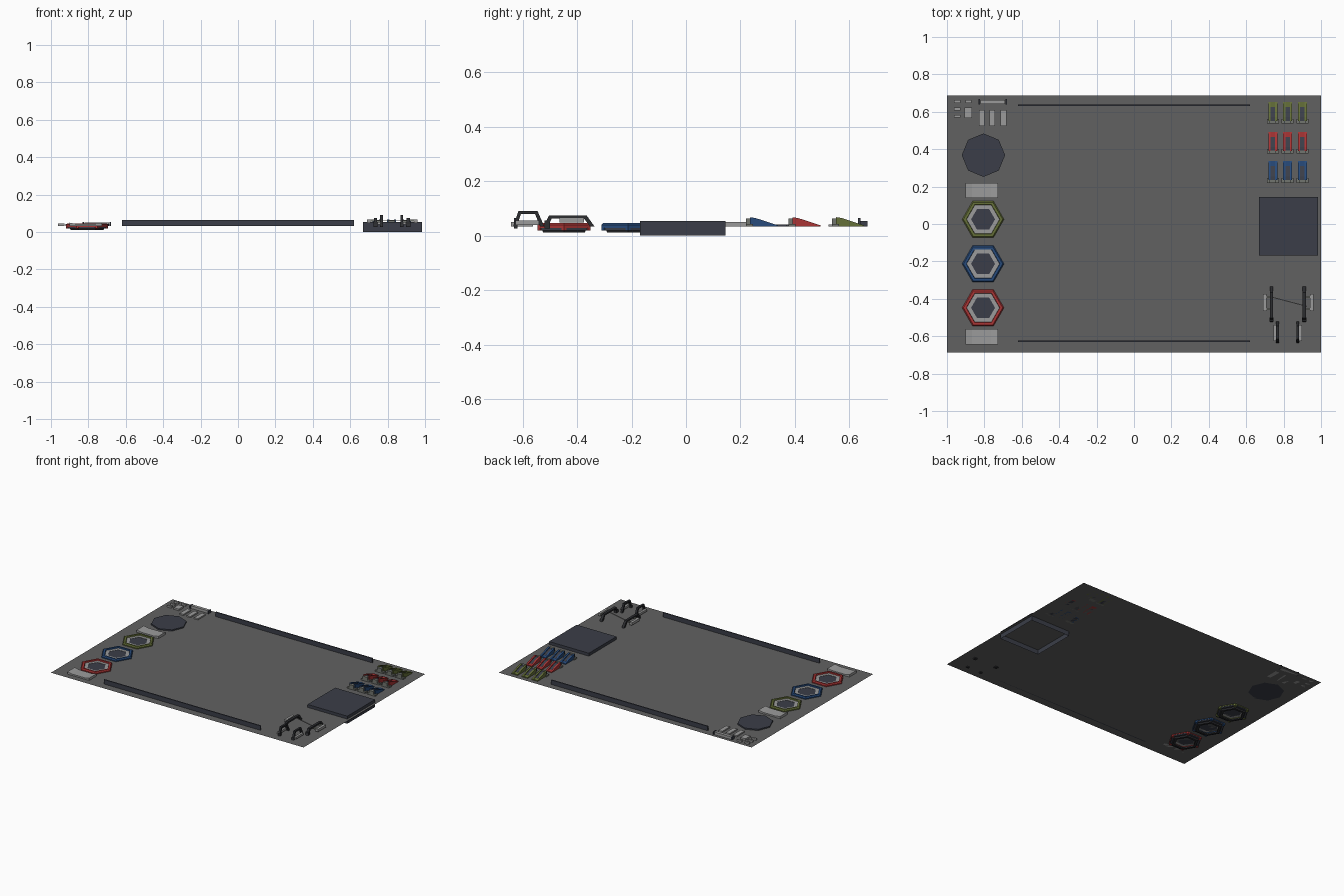
import bpy, bmesh, math

if "Cube" in bpy.data.objects:
    bpy.data.objects.remove(bpy.data.objects["Cube"])

def material(name, rgb):
    m = bpy.data.materials.new(name)
    m.diffuse_color = (*rgb, 1)
    m.use_nodes = True
    m.node_tree.nodes["Principled BSDF"].inputs["Base Color"].default_value = m.diffuse_color
    return m

PLATE = material("plate_grey", (0.12, 0.12, 0.12))
DARK = material("dark_slate", (0.043, 0.048, 0.065))
BLACK = material("charcoal", (0.025, 0.026, 0.03))
LIGHT = material("light_grey", (0.33, 0.33, 0.33))
MID = material("mid_grey", (0.17, 0.18, 0.16))
GREEN = material("olive", (0.13, 0.16, 0.04))
BLUE = material("blue", (0.02, 0.07, 0.2))
RED = material("red", (0.4, 0.035, 0.035))
Z = 0.033  # plate height

def make(name, bm, mat):
    bmesh.ops.recalc_face_normals(bm, faces=bm.faces)
    me = bpy.data.meshes.new(name)
    bm.to_mesh(me)
    bm.free()
    me.materials.append(mat)
    ob = bpy.data.objects.new(name, me)
    bpy.context.collection.objects.link(ob)
    return ob

def prism(name, pts, axis, a, b, mat, bottom=True):
    """Extrude a 2D outline along an axis from a to b."""
    put = {'x': lambda p, t: (t, p[0], p[1]),
           'y': lambda p, t: (p[0], t, p[1]),
           'z': lambda p, t: (p[0], p[1], t)}[axis]
    bm = bmesh.new()
    lo = [bm.verts.new(put(p, a)) for p in pts]
    hi = [bm.verts.new(put(p, b)) for p in pts]
    n = len(pts)
    for i in range(n):
        bm.faces.new((lo[i], lo[(i + 1) % n], hi[(i + 1) % n], hi[i]))
    bm.faces.new(hi)
    if bottom:
        bm.faces.new(lo[::-1])
    return make(name, bm, mat)

def box(name, x0, x1, y0, y1, z0, z1, mat, bottom=True):
    return prism(name, [(x0, y0), (x1, y0), (x1, y1), (x0, y1)], 'z', z0, z1, mat, bottom)

def polygon(cx, cy, r, n):
    return [(cx + r * math.cos(math.tau * i / n), cy + r * math.sin(math.tau * i / n))
            for i in range(n)]

def ring(name, cx, cy, profile, n, mat):
    """Turn a closed (radius, z) profile into an n-sided ring."""
    bm = bmesh.new()
    rows = [[bm.verts.new((*p, z)) for p in polygon(cx, cy, r, n)] for r, z in profile]
    for j in range(len(rows)):
        a, b = rows[j], rows[(j + 1) % len(rows)]
        for i in range(n):
            k = (i + 1) % n
            bm.faces.new((a[i], a[k], b[k], b[i]))
    return make(name, bm, mat)

# thin base sheet
bm = bmesh.new()
bm.faces.new([bm.verts.new(p) for p in
              [(-1, -.687, Z), (1, -.687, Z), (1, .687, Z), (-1, .687, Z)]])
make("base_sheet", bm, PLATE)

# long upright rails
for label, y in (("front", -.628), ("back", .636)):
    box(label + "_rail", -.62, .62, y - .004, y + .004, Z, .065, DARK)

# square cover, open underneath
box("square_cover", .668, .983, -.168, .145, 0, .054, DARK, bottom=False)

# octagonal pad
prism("octagon_pad", polygon(-.805, .368, .116, 8), 'z', Z, .042, DARK)

# hexagonal sockets
for label, y, mat in (("olive", .025, GREEN), ("blue", -.213, BLUE), ("red", -.448, RED)):
    x = -.807
    ring(label + "_hex_rim", x, y, [(.112, .028), (.112, .04), (.105, .047), (.09, .047), (.086, .028)], 6, mat)
    ring(label + "_hex_skirt", x, y, [(.108, .02), (.108, .028), (.086, .028), (.086, .02)], 6, DARK)
    ring(label + "_hex_foot", x, y, [(.088, .011), (.092, .02), (.07, .02), (.07, .011)], 6, BLACK)
    ring(label + "_hex_floor", x, y, [(.088, Z), (.088, .039), (.064, .039), (.064, Z)], 6, LIGHT)
    prism(label + "_hex_centre", polygon(x, y, .066, 6), 'z', Z, .037, DARK)
    for px, py in polygon(x, y, .101, 6):
        prism(label + "_hex_corner", polygon(px, py, .011, 6), 'z', .019, .03, mat)

# saddles at either end of the sockets
for label, y0, y1 in (("back", .14, .22), ("front", -.643, -.562)):
    pts = [(-.9, Z), (-.9, .05), (-.865, .043), (-.765, .043), (-.728, .05), (-.728, Z)]
    prism(label + "_saddle", pts, 'y', y0, y1, LIGHT)

# wedge clips: three rows of three
for label, y, mat in (("blue", .22, BLUE), ("red", .376, RED), ("olive", .536, GREEN)):
    for x in (.742, .821, .9):
        box(label + "_clip_base", x - .032, x + .032, y, y + .026, Z, .043, MID)
        box(label + "_clip_block", x - .018, x + .018, y, y + .016, .043, .064, MID)
        for s in (-1, 1):
            pts = [(y + .014, Z), (y + .014, .068), (y + .035, .065), (y + .117, .038), (y + .117, Z)]
            a, b = sorted((x + s * .012, x + s * .024))
            prism(label + "_clip_side", pts, 'x', a, b, mat)
        prism(label + "_clip_slot", [(y + .016, Z), (y + .016, .062), (y + .035, .06), (y + .09, .04), (y + .09, Z)],
              'x', x - .012, x + .012, DARK)
        box(label + "_clip_tip", x - .012, x + .012, y + .09, y + .117, Z, .04, mat)

# arched handles
LONG = [(-.525, Z), (-.502, .075), (-.365, .075), (-.335, Z),
        (-.352, Z), (-.375, .064), (-.492, .064), (-.508, Z)]
SHORT = [(-.635, Z), (-.615, .091), (-.545, .091), (-.52, Z),
         (-.535, Z), (-.554, .08), (-.606, .08), (-.621, Z)]
for x in (.735, .91):
    prism("long_handle", LONG, 'x', x - .009, x + .009, BLACK)
    box("long_handle_peg", x - .011, x + .011, -.52, -.5, .026, .055, BLACK)
for x in (.767, .876):
    prism("short_handle", SHORT, 'x', x - .007, x + .007, BLACK)
    box("short_handle_peg", x - .009, x + .009, -.632, -.618, .026, .05, BLACK)

# grey side grips next to the handles
for x in (.7, .95):
    box("long_grip", x - .009, x + .009, -.465, -.375, .048, .066, LIGHT)
    inner = .735 if x < .8 else .91
    a, b = sorted((x, inner))
    for y in (-.455, -.39):
        box("long_grip_arm", a, b, y - .005, y + .005, .056, .066, MID)
for x in (.754, .889):
    box("short_grip", x - .008, x + .008, -.625, -.54, .04, .055, LIGHT)

# slanting thin link
prism("cross_link", [(.735, -.393), (.925, -.443), (.925, -.438), (.735, -.388)], 'z', .058, .063, LIGHT)

# small loose pieces in the back left corner
box("long_bar", -.822, -.69, .642, .664, Z, .052, LIGHT)
for x in (-.827, -.684):
    box("bar_end", x - .004, x + .004, .638, .667, Z, .054, DARK)
for x in (-.814, -.757, -.698):
    box("small_card", x - .015, x + .015, .523, .61, Z, .042, LIGHT)
for x, y in ((-.945, .655), (-.885, .655), (-.945, .615), (-.945, .577)):
    box("small_chip", x - .017, x + .017, y - .007, y + .007, Z, .045, LIGHT)
box("square_chip", -.906, -.866, .567, .622, Z, .045, LIGHT)
